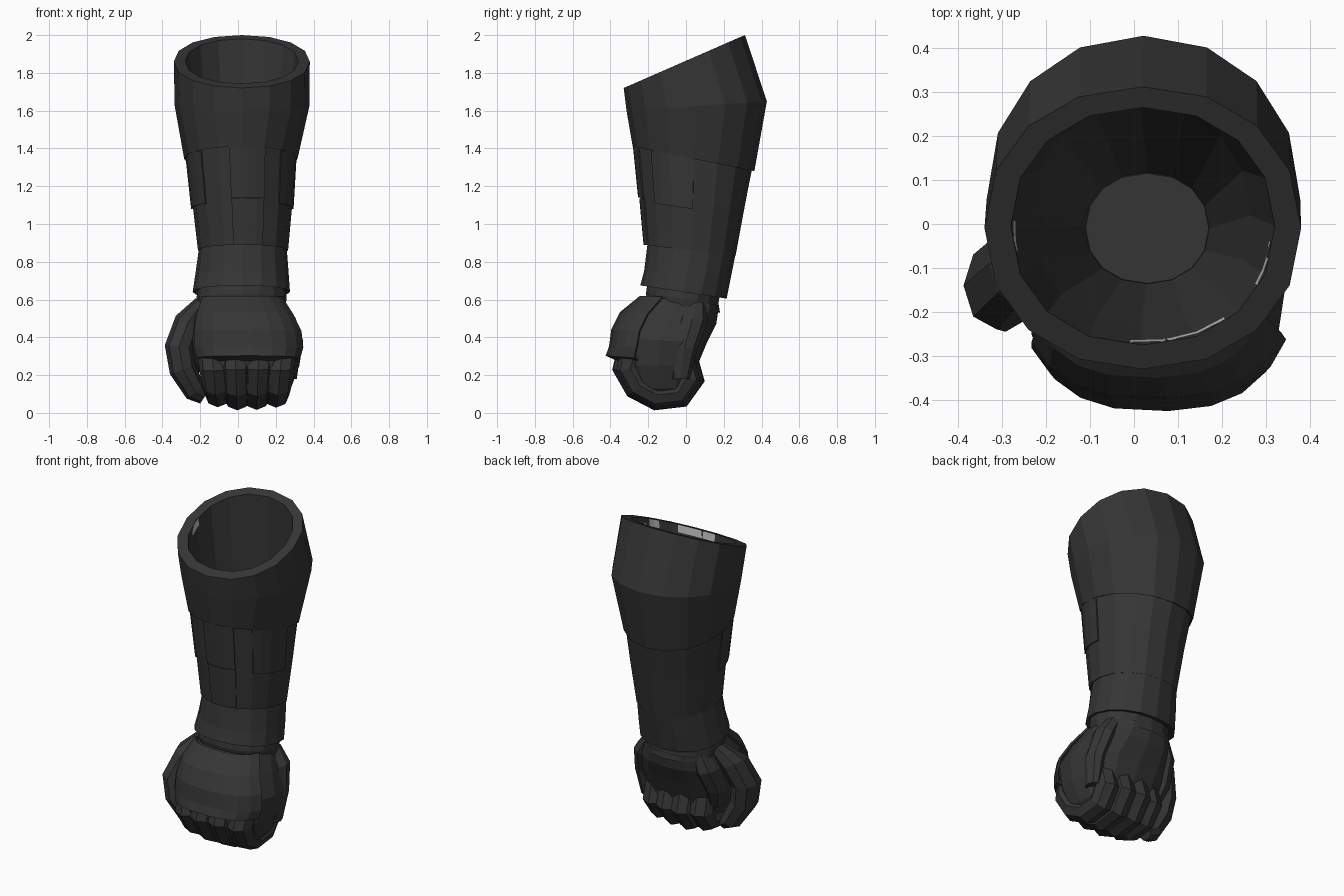
import bpy, bmesh, math
from mathutils import Vector

cube = bpy.data.objects.get("Cube")
if cube:
    bpy.data.objects.remove(cube)


def material(name, value):
    mat = bpy.data.materials.new(name)
    mat.use_nodes = True
    mat.diffuse_color = (value, value, value, 1)
    mat.node_tree.nodes["Principled BSDF"].inputs["Base Color"].default_value = mat.diffuse_color
    return mat


charcoal = material("charcoal", 0.036)
pale_grey = material("pale_grey", 0.5)


def finish(name, bm, mat=charcoal):
    bmesh.ops.recalc_face_normals(bm, faces=bm.faces)
    mesh = bpy.data.meshes.new(name)
    bm.to_mesh(mesh)
    bm.free()
    mesh.materials.append(mat)
    obj = bpy.data.objects.new(name, mesh)
    bpy.context.collection.objects.link(obj)
    return obj


def signed_pow(v, p):
    return math.copysign(abs(v) ** p, v)


def loft(name, rings, sides=16, arc=None, power=0.94, cap=False, thick=0, mat=charcoal):
    """Rings are x0, x1, y0, y1, z at the front, z at the back."""
    bm = bmesh.new()
    a0, a1 = arc or (0, 360)
    count = sides + 1 if arc else sides
    rows = []
    for x0, x1, y0, y1, zf, zb in rings:
        row = []
        for i in range(count):
            a = math.radians(a0 + (a1 - a0) * i / sides)
            u, v = signed_pow(math.cos(a), power), signed_pow(math.sin(a), power)
            row.append(bm.verts.new(((x0 + x1) / 2 + u * (x1 - x0) / 2,
                                     (y0 + y1) / 2 + v * (y1 - y0) / 2,
                                     zf + (zb - zf) * (v + 1) / 2)))
        rows.append(row)
    for r, s in zip(rows, rows[1:]):
        for i in range(sides):
            j = (i + 1) % count
            bm.faces.new((r[i], r[j], s[j], s[i]))
    if cap:
        bm.faces.new(rows[-1])
    obj = finish(name, bm, mat)
    if thick:
        mod = obj.modifiers.new("thickness", 'SOLIDIFY')
        mod.thickness = thick
        mod.offset = 0
    return obj


def sweep(name, path, axis, width, depth, taper):
    """Faceted limb along a path, its section widest along the axis."""
    bm = bmesh.new()
    pts = [Vector(p) for p in path]
    axis = Vector(axis)
    rows = []
    for i, p in enumerate(pts):
        t = (pts[min(i + 1, len(pts) - 1)] - pts[max(i - 1, 0)]).normalized()
        n = t.cross(axis).normalized()
        k = taper[i]
        row = []
        for a in range(0, 360, 45):
            c, s = math.cos(math.radians(a)), math.sin(math.radians(a))
            row.append(bm.verts.new(p + axis * c * width * k / 2 + n * s * depth * k / 2))
        rows.append(row)
    for r, s in zip(rows, rows[1:]):
        for i in range(8):
            j = (i + 1) % 8
            bm.faces.new((r[i], r[j], s[j], s[i]))
    bm.faces.new(rows[0])
    bm.faces.new(rows[-1])
    return finish(name, bm)


# Forearm: hollow upper sleeve with a slanted rim, then overlapping lower sleeves
loft("upper_sleeve", [
    (-.11, .17, -.135, .115, .74, .74), (-.235, .265, -.23, .27, 1.4, 1.4),
    (-.28, .32, -.275, .265, 1.744, 1.98), (-.34, .38, -.33, .312, 1.72, 2.0),
    (-.335, .378, -.315, .428, 1.6, 1.65), (-.285, .315, -.282, .362, 1.41, 1.28),
    (-.25, .28, -.25, .33, 1.42, 1.30)])
loft("inner_floor", [(-.12, .18, -.14, .13, .73, .73), (-.11, .17, -.135, .115, .75, .75)], cap=True)
# Pale slivers of lining just inside the rim
for side, arc in (("front", (265, 308)), ("left", (331, 353)), ("right", (178, 192))):
    loft("rim_lining_" + side, [(-.275, .315, -.27, .262, 1.743, 1.979),
                                (-.269, .309, -.264, .258, 1.70, 1.936)],
         3, arc, mat=pale_grey)
middle = [(-.277, .307, -.272, .353, 1.44, 1.31), (-.24, .287, -.238, .312, 1.1, 1.1),
          (-.212, .265, -.219, .262, .89, .83)]
loft("middle_sleeve", middle + [(-.18, .23, -.18, .23, .90, .84)])
loft("wrist_cuff", [
    (-.205, .257, -.202, .266, .91, .86), (-.225, .268, -.222, .24, .75, .73),
    (-.24, .275, -.242, .215, .675, .605), (-.2, .24, -.2, .18, .685, .615)])


# Thin raised plates hugging the middle sleeve
def sleeve_plate(name, arc, top, bottom, slant=0.0, grow=.002):
    rings = []
    for z in (top, bottom):
        r = middle[0:2] if z > 1.1 else middle[1:3]
        f = (r[0][4] - z) / (r[0][4] - r[1][4])
        x0, x1, y0, y1 = [a + (b - a) * f for a, b in zip(r[0][:4], r[1][:4])]
        rings.append((x0 - grow, x1 + grow, y0 - grow, y1 + grow, z, z - slant))
    return loft(name, rings, 4, arc, thick=.008)


sleeve_plate("front_plate_upper", (-101, -66), 1.41, 1.14, grow=.008)
sleeve_plate("front_plate_lower", (-101, -66), 1.135, .89)
sleeve_plate("left_plate", (-45, 0), 1.40, 1.12, .08)
sleeve_plate("right_plate", (180, 225), 1.40, 1.12, .08)

# Wrist and fist core
loft("wrist", [(-.21, .25, -.2, .185, .72, .66), (-.22, .257, -.212, .172, .63, .58),
               (-.21, .25, -.2, .18, .57, .53)])
loft("fist_core", [
    (-.20, .24, -.23, .175, .62, .57), (-.235, .295, -.34, .16, .52, .47),
    (-.25, .345, -.385, .11, .4, .37), (-.22, .325, -.36, .06, .25, .25),
    (-.16, .28, -.31, .04, .13, .13), (-.12, .22, -.24, 0, .07, .07)], power=.78, cap=True)

# Hand guard over the back of the hand, ending in a lip above the knuckles
loft("hand_guard", [
    (-.20, .24, -.24, .17, .615, .60), (-.235, .30, -.345, .16, .53, .5),
    (-.25, .345, -.39, .12, .44, .41), (-.25, .355, -.402, .1, .35, .34),
    (-.235, .34, -.42, .1, .305, .27), (-.20, .30, -.36, .08, .28, .25)],
     8, (-155, -20), .78, thick=.012)

# Four curled fingers, converging towards the bottom of the fist
curl = [(-.29, .33), (-.315, .24), (-.26, .14), (-.155, .082), (-.03, .095),
        (.025, .18), (0, .27), (-.06, .31)]
names = ["index_finger", "middle_finger", "ring_finger", "little_finger"]
for i, name in enumerate(names):
    x = -.14 + .125 * i
    s = (.86, 1.0, .98, .88)[i]
    path = [(x + .022 * (1.5 - i) * min(k, 3) / 3, -.15 + (y + .15) * s, .2 + (z - .2) * s)
            for k, (y, z) in enumerate(curl)]
    sweep(name, path, (1, 0, 0), .15, .15, (1, 1.02, .97, .93, .93, 1, .95, .7))

# Thumb folded along the right side, and the heel of the hand on the left
sweep("thumb", [(-.19, -.03, .58), (-.265, -.09, .48), (-.312, -.14, .35),
                (-.292, -.15, .23), (-.225, -.13, .11), (-.18, -.12, .08)],
      (0, 1, 0), .19, .145, (.6, 1, 1.05, 1, .8, .5))
sweep("thumb_base", [(-.14, .05, .56), (-.17, .02, .46), (-.19, -.04, .33), (-.17, -.06, .22)],
      (0, 1, 0), .2, .14, (.7, 1, .95, .6))
sweep("palm_heel", [(.2, .05, .57), (.25, .035, .48), (.28, -.01, .34), (.275, -.03, .18)],
      (0, 1, 0), .16, .12, (.7, 1, .9, .6))
